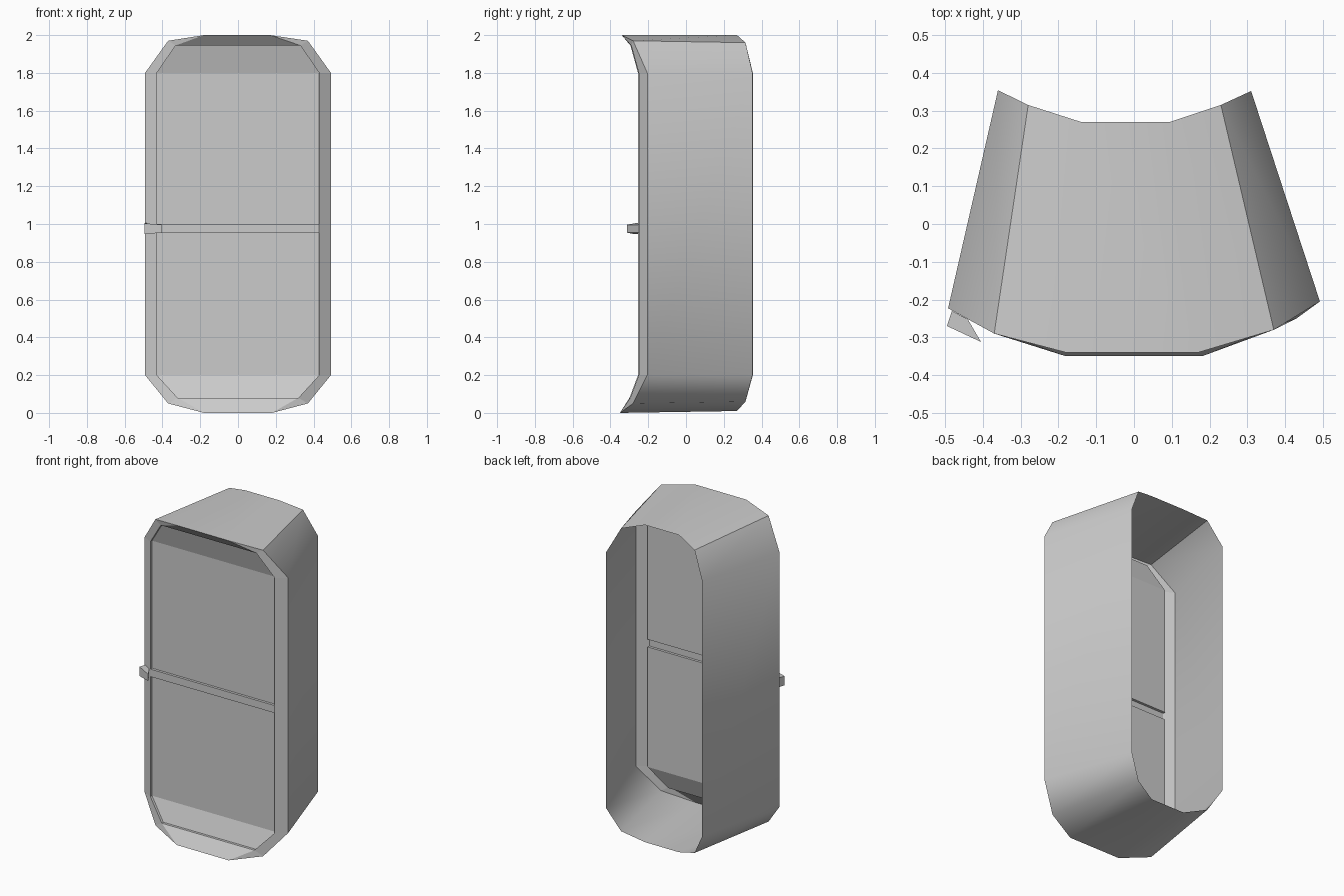
import bpy, bmesh
from mathutils import Vector

if "Cube" in bpy.data.objects:
    bpy.data.objects.remove(bpy.data.objects["Cube"])


def make(name, verts, faces, smooth=None):
    me = bpy.data.meshes.new(name)
    me.from_pydata([tuple(v) for v in verts], [], faces)
    bm = bmesh.new()
    bm.from_mesh(me)
    bmesh.ops.recalc_face_normals(bm, faces=bm.faces)
    bm.to_mesh(me)
    bm.free()
    ob = bpy.data.objects.new(name, me)
    bpy.context.collection.objects.link(ob)
    if smooth:
        bpy.context.view_layer.objects.active = ob
        ob.select_set(True)
        bpy.ops.object.shade_smooth_by_angle(angle=smooth)
        ob.select_set(False)
    return ob


# Closed outlines (x, y, z) running from lower right, up and round to the left
front = [(.18, -.35, 0), (.37, -.28, .05), (.492, -.205, .2),
         (.492, -.205, 1.8), (.37, -.28, 1.97), (.17, -.34, 2),
         (-.18, -.34, 2), (-.37, -.29, 1.97), (-.492, -.223, 1.8),
         (-.492, -.223, .2), (-.37, -.29, .05), (-.18, -.35, 0)]
back = [(.095, .27, .01), (.23, .315, .06), (.31, .352, .2),
        (.31, .352, 1.8), (.23, .315, 1.96), (.095, .27, 2),
        (-.14, .27, 2), (-.28, .315, 1.96), (-.36, .354, 1.8),
        (-.36, .354, .2), (-.28, .315, .06), (-.14, .27, .01)]
n = len(front)

# Tapered open tunnel behind the door
make("door_tunnel", front + back,
     [(i, (i + 1) % n, (i + 1) % n + n, i + n) for i in range(n)], 0.7)

# Door opening outline: eight corners plus the ends of the middle bar
zb, zt = .953, 1.0
opening = [(.32, -.295, .08), (.43, -.25, .2), (.43, -.25, zb),
           (.43, -.25, zt), (.43, -.25, 1.8), (.33, -.29, 1.945)]
opening += [(-x, y - .004, z) for x, y, z in reversed(opening)]

# Frame around the opening, including the middle bar
O = n
frame_faces = [
    (1, 2, O + 1, O), (0, 1, O),
    (2, 3, O + 4, O + 3, O + 2, O + 1),
    (3, 4, O + 5, O + 4), (4, 5, O + 5),
    (5, 6, O + 6, O + 5),
    (6, 7, O + 6), (7, 8, O + 7, O + 6),
    (8, 9, O + 10, O + 9, O + 8, O + 7),
    (9, 10, O + 11, O + 10), (10, 11, O + 11),
    (11, 0, O, O + 11),
    (O + 2, O + 3, O + 8, O + 9)]
make("door_frame", front + opening, frame_faces)


# Recessed panels: a rim stepping back, a flat part and a tilted end part
def panel(name, ids):
    rim = [Vector(opening[i]) for i in ids]
    deep = [v + Vector((0, .016, 0)) for v in rim]
    faces = [(i, (i + 1) % 6, (i + 1) % 6 + 6, i + 6) for i in range(6)]
    faces += [(6, 7, 10, 11), (7, 8, 9, 10)]
    make(name, rim + deep, faces)


panel("upper_panel", [3, 4, 5, 6, 7, 8])
panel("lower_panel", [2, 1, 0, 11, 10, 9])

# Wedge-shaped handle on the left edge: plan point and half height
plan = [(-.495, -.27, .029), (-.405, -.312, .021),
        (-.44, -.252, .021), (-.482, -.23, .029)]
verts = [(x, y, .975 + s * h) for s in (-1, 1) for x, y, h in plan]
make("handle", verts,
     [(0, 1, 2, 3), (4, 5, 6, 7)] +
     [(i, (i + 1) % 4, (i + 1) % 4 + 4, i + 4) for i in range(4)])
